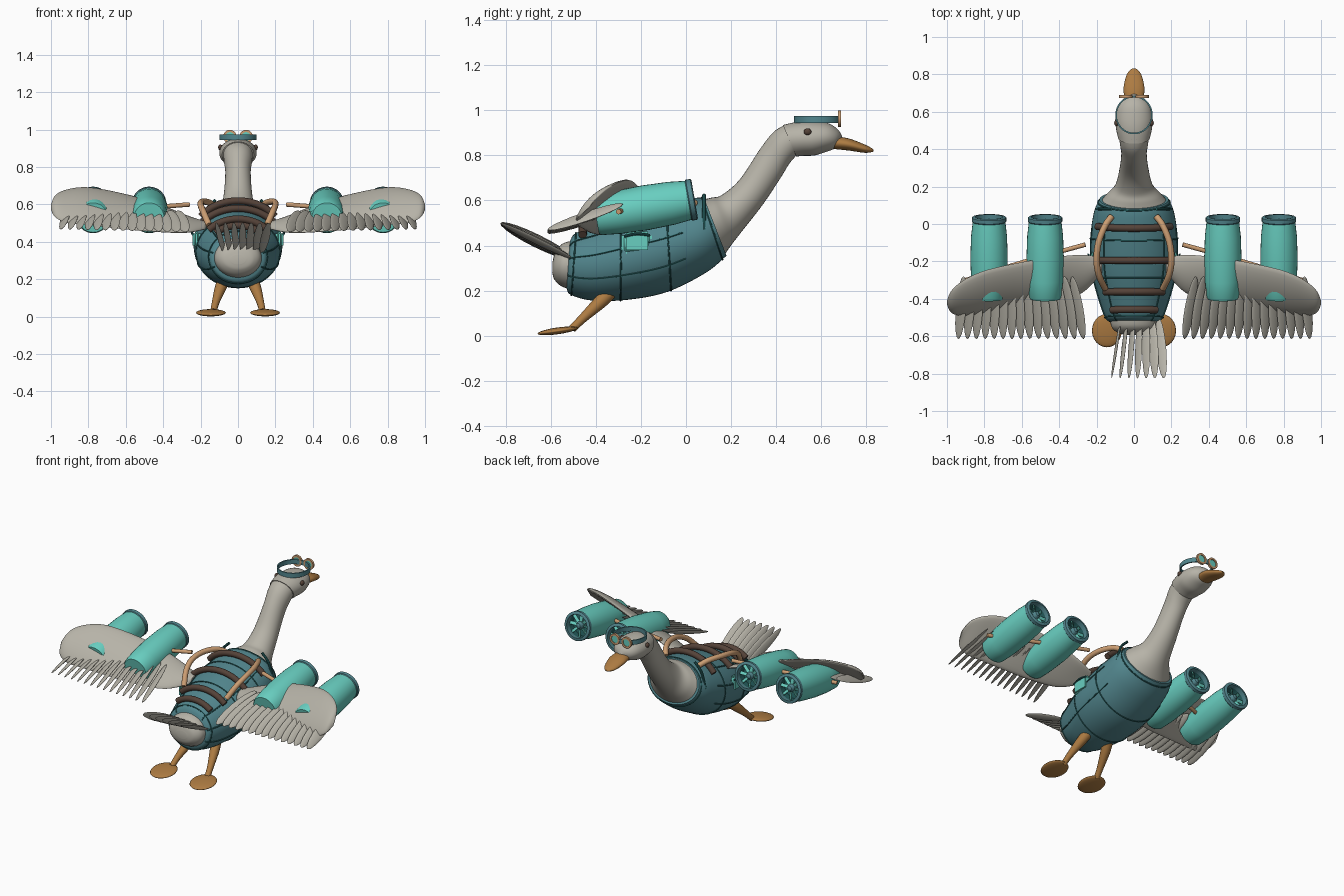
import bpy, bmesh, math
from mathutils import Vector, Matrix

if "Cube" in bpy.data.objects:
    bpy.data.objects.remove(bpy.data.objects["Cube"])


def make_mat(name, rgb):
    m = bpy.data.materials.new(name)
    m.use_nodes = True
    m.diffuse_color = (*rgb, 1)
    m.node_tree.nodes["Principled BSDF"].inputs["Base Color"].default_value = (*rgb, 1)
    return m


GREY = make_mat("plumage grey", (0.47, 0.45, 0.39))
BLUE = make_mat("vest blue", (0.085, 0.24, 0.27))
TEAL = make_mat("engine teal", (0.14, 0.62, 0.53))
SEAM = make_mat("seam dark teal", (0.02, 0.12, 0.12))
ORANGE = make_mat("beak orange", (0.42, 0.2, 0.055))
COPPER = make_mat("copper", (0.6, 0.34, 0.17))
BROWN = make_mat("leather brown", (0.09, 0.055, 0.04))


def add(name, bm, mat, angle=40):
    bmesh.ops.recalc_face_normals(bm, faces=bm.faces)
    me = bpy.data.meshes.new(name)
    bm.to_mesh(me)
    bm.free()
    me.materials.append(mat)
    ob = bpy.data.objects.new(name, me)
    bpy.context.collection.objects.link(ob)
    bpy.ops.object.select_all(action='DESELECT')
    ob.select_set(True)
    bpy.context.view_layer.objects.active = ob
    bpy.ops.object.shade_smooth_by_angle(angle=math.radians(angle))
    return ob


def smooth(pts, t):
    """Catmull-Rom value at t (0..1) through tuples of numbers."""
    n = len(pts) - 1
    i = min(int(t * n), n - 1)
    u = t * n - i
    a, b, c, d = (pts[min(max(k, 0), n)] for k in range(i - 1, i + 3))
    return [q + 0.5 * u * (r - p + u * (2 * p - 5 * q + 4 * r - s + u * (3 * (q - r) + s - p)))
            for p, q, r, s in zip(a, b, c, d)]


def skin(name, rows, mat, closed=True, angle=40):
    bm = bmesh.new()
    rings = [[bm.verts.new(p) for p in row] for row in rows]
    n = len(rings[0])
    for r0, r1 in zip(rings, rings[1:]):
        for j in range(n):
            bm.faces.new((r0[j], r0[(j + 1) % n], r1[(j + 1) % n], r1[j]))
    if closed:
        bm.faces.new(rings[0])
        bm.faces.new(rings[-1])
    return add(name, bm, mat, angle)


def ring_point(rings, t, ang, grow=0.0):
    """Point on a body section: top y,z, bottom y,z, half width."""
    ty, tz, by, bz, w = smooth(rings, t)
    up = Vector((0, ty - by, tz - bz)) / 2
    up += up.normalized() * grow
    return (Vector((0, (ty + by) / 2, (tz + bz) / 2)) + up * math.cos(ang)
            + Vector(((w + grow) * math.sin(ang), 0, 0)))


def body_loft(name, rings, mat, steps=24, sides=36):
    skin(name, [[ring_point(rings, i / steps, math.tau * j / sides) for j in range(sides)]
                for i in range(steps + 1)], mat)


def tube(name, pts, radius, mat, steps=24, sides=12, radii=None):
    path = [Vector(smooth(pts, i / steps)) for i in range(steps + 1)]
    rows = []
    for i, p in enumerate(path):
        d = path[min(i + 1, steps)] - path[max(i - 1, 0)]
        q = d.to_track_quat('Z', 'Y')
        r = radius if radii is None else smooth([(v,) for v in radii], i / steps)[0]
        rows.append([p + q @ Vector((r * math.cos(math.tau * j / sides),
                                     r * math.sin(math.tau * j / sides), 0)) for j in range(sides)])
    skin(name, rows, mat)


def ellipsoid(name, loc, scale, mat, rot=Matrix(), u=20, v=12):
    bm = bmesh.new()
    bmesh.ops.create_uvsphere(bm, u_segments=u, v_segments=v, radius=1)
    bm.transform(Matrix.Translation(loc) @ rot @ Matrix.Diagonal((*scale, 1)))
    return add(name, bm, mat, 80)


def feather(name, root, tip, width, thick, roll):
    root, tip = Vector(root), Vector(tip)
    d = tip - root
    rot = d.to_track_quat('Z', 'Y').to_matrix().to_4x4() @ Matrix.Rotation(roll, 4, 'Z')
    ellipsoid(name, (root + tip) / 2, (width, thick, d.length / 2), GREY, rot, 12, 10)


def lathe(name, profile, mat, frame, sides=32):
    rows = [[frame @ Vector((r * math.cos(math.tau * j / sides), r * math.sin(math.tau * j / sides), h))
             for j in range(sides)] for r, h in profile]
    skin(name, rows, mat, closed=False)


# Body, neck and head
VEST = [(-.515, .42, -.53, .21, .13), (-.49, .455, -.51, .18, .155), (-.4, .49, -.41, .155, .19),
        (-.25, .545, -.25, .16, .23), (-.1, .585, -.08, .195, .235), (.03, .61, .09, .28, .215),
        (.08, .612, .18, .355, .185)]
body_loft("vest", VEST, BLUE, 36, 48)
body_loft("rump", [(-.48, .425, -.5, .2, .13), (-.545, .41, -.555, .22, .12),
                   (-.58, .37, -.585, .25, .085), (-.592, .33, -.594, .28, .04)], GREY)
body_loft("neck", [(.06, .6, .165, .35, .185), (.11, .612, .2, .4, .145), (.16, .625, .25, .465, .1),
                   (.24, .695, .34, .58, .078), (.33, .83, .42, .7, .068),
                   (.39, .905, .46, .765, .075), (.45, .94, .5, .81, .08)], GREY, 36)
body_loft("head", [(.43, .935, .49, .795, .085), (.5, .95, .52, .798, .096), (.56, .952, .57, .8, .1),
                   (.63, .943, .62, .815, .088), (.675, .915, .655, .828, .06),
                   (.695, .88, .675, .845, .02)], GREY)
body_loft("beak", [(.65, .885, .64, .83, .045), (.72, .876, .72, .822, .056),
                   (.79, .85, .79, .812, .042), (.822, .834, .822, .814, .022),
                   (.832, .826, .832, .818, .006)], ORANGE)

# Vest seams: hoops and lengthwise lines
for k, t in enumerate((.17, .46, .68, .95)):
    tube(f"seam_hoop_{k}", [tuple(ring_point(VEST, t, math.tau * j / 32, .001)) for j in range(33)],
         .004, SEAM, 48, 6)
for s, side in ((-1, "right"), (1, "left")):
    for k, a in enumerate((.75, 1.35, 2.0)):
        tube(f"{side}_seam_{k}", [tuple(ring_point(VEST, .05 + .07 * j, s * a, .001)) for j in range(11)],
             .004, SEAM, 24, 6)

# Leather straps arching over the back
for k, (t, a) in enumerate(((.76, .95), (.56, .85), (.38, .8), (.24, .7))):
    tube(f"back_strap_{k}", [tuple(ring_point(VEST, t, a * (j / 4 - 1), .018)) for j in range(9)],
         .019, BROWN)

# Tail feather fan, rolling from edge-on to flat
for i in range(7):
    f = i / 6
    feather(f"tail_feather_{i}", (-.07 + .2 * f, -.5, .34), (-.12 + .28 * f, -.825, .5),
            .03, .006, math.radians(80 - 55 * f))

# Goggles resting on the head
band = [((.1 + o) * math.cos(a), .583 + (.103 + o) * math.sin(a)) for o in (0,)
        for a in [math.tau * j / 40 for j in range(40)]]
skin("goggle_band", [[(x * g, .583 + (y - .583) * g, z) for x, y in band]
                     for g, z in ((1, .945), (1, .975), (.92, .975), (.92, .945), (1, .945))],
     BLUE, closed=False)

# Wing sections: x, leading y,z, trailing y,z, thickness
WING = [(.17, -.18, .5, -.26, .47, .012), (.28, -.165, .54, -.37, .45, .018),
        (.45, -.18, .61, -.42, .455, .022), (.63, -.21, .66, -.45, .47, .022),
        (.8, -.25, .69, -.48, .49, .022), (.91, -.3, .68, -.49, .5, .02),
        (.975, -.355, .65, -.475, .53, .014), (1, -.41, .6, -.43, .57, .004)]
TUBE_BODY = [(0, 0), (.08, 0), (.087, .012), (.096, .1), (.1, .22), (.096, .34), (.086, .43), (.077, .43)]
RIM = [(.074, .415), (.087, .415), (.092, .42), (.092, .44), (.086, .445), (.074, .445), (.074, .415)]

for s, side in ((-1, "right"), (1, "left")):
    rows = []
    for i in range(37):
        x, ly, lz, ty, tz, th = smooth(WING, i / 36)
        half = Vector((0, ly - ty, lz - tz)) / 2
        normal = Vector((0, -half.z, half.y)).normalized()
        mid = Vector((s * x, (ly + ty) / 2, (lz + tz) / 2))
        rows.append([mid + half * math.cos(a) + normal * th * (math.sin(a) + .7 * math.sin(a) ** 2)
                     for a in [math.tau * j / 24 for j in range(24)]])
    skin(f"{side}_wing", rows, GREY, angle=60)

    # Trailing feathers
    for i in range(15):
        f = i / 14
        feather(f"{side}_wing_feather_{i}", (s * (.33 + .58 * f), -.28, .565 + .02 * f),
                (s * (.27 + .67 * f), -.615, .455 + .015 * f), .034, .008, -s * math.radians(35))

    # Twin ducted engines
    for x, place in ((.475, "inner"), (.775, "outer")):
        start, end = Vector((s * x, -.4, .53)), Vector((s * x, .035, .605))
        frame = Matrix.Translation(start) @ (end - start).to_track_quat('Z', 'Y').to_matrix().to_4x4()
        name = f"{side}_{place}_engine"
        lathe(f"{name}_shell", TUBE_BODY, TEAL, frame)
        lathe(f"{name}_rim", RIM, BLUE, frame)
        lathe(f"{name}_throat", [(.077, .43), (.075, .37), (0, .37)], SEAM, frame)
        lathe(f"{name}_hub", [(.024, .37), (.024, .415), (.015, .43), (0, .435)], BLUE, frame)
        bm = bmesh.new()
        for k in range(8):
            m = (frame @ Matrix.Rotation(math.tau * k / 8, 4, 'Z') @ Matrix.Translation((.048, 0, .405))
                 @ Matrix.Rotation(.5, 4, 'X') @ Matrix.Diagonal((.055, .02, .005, 1)))
            bmesh.ops.create_cube(bm, size=1, matrix=m)
        add(f"{name}_fan_blades", bm, TEAL)

    # Copper pipes: engine strut and back loop
    tube(f"{side}_engine_strut", [(s * .26, -.11, .6), (s * .58, -.2, .575), (s * .9, -.3, .55)],
         .012, COPPER)
    tube(f"{side}_back_pipe", [(s * .12, .04, .585), (s * .155, -.01, .61), (s * .19, -.1, .615),
                               (s * .2, -.2, .6), (s * .185, -.28, .56), (s * .155, -.345, .49)],
         .017, COPPER, 30)

    # Side pouch with flap
    bm = bmesh.new()
    bmesh.ops.create_cube(bm, size=1, matrix=Matrix.Translation((s * .222, -.218, .412))
                          @ Matrix.Diagonal((.045, .135, .1, 1)))
    bmesh.ops.bevel(bm, geom=bm.edges[:], offset=.018, segments=3, affect='EDGES')
    add(f"{side}_pouch", bm, TEAL)
    tube(f"{side}_pouch_flap", [(s * .243, -.275, .44), (s * .247, -.218, .452), (s * .243, -.16, .445)],
         .006, SEAM, 10, 8)

    # Shoulder strap
    tube(f"{side}_shoulder_strap", [(s * .12, .08, .625), (s * .17, .08, .57), (s * .2, .08, .47)],
         .008, SEAM, 12, 8)

    # Leg and foot
    tube(f"{side}_leg", [(s * .075, -.33, .2), (s * .095, -.38, .15), (s * .12, -.46, .075),
                         (s * .13, -.505, .03)], 0, ORANGE, 20, 14, radii=[.032, .03, .02, .018])
    ellipsoid(f"{side}_foot", (s * .145, -.57, .021), (.08, .09, .015), ORANGE,
              Matrix.Rotation(math.radians(8), 4, 'X'), 24, 12)

    # Eye and goggle lens
    ellipsoid(f"{side}_eye", (s * .094, .54, .905), (.012, .017, .015), BROWN)
    lens = Matrix.Translation((s * .043, .675, .963)) @ Matrix.Rotation(math.radians(-90), 4, 'X')
    lathe(f"{side}_goggle_ring", [(.024, 0), (.036, 0), (.036, .014), (.024, .014), (.024, 0)],
          COPPER, lens, 20)
    lathe(f"{side}_goggle_glass", [(0, .004), (.025, .004), (.025, .009), (0, .009)], TEAL, lens, 20)
